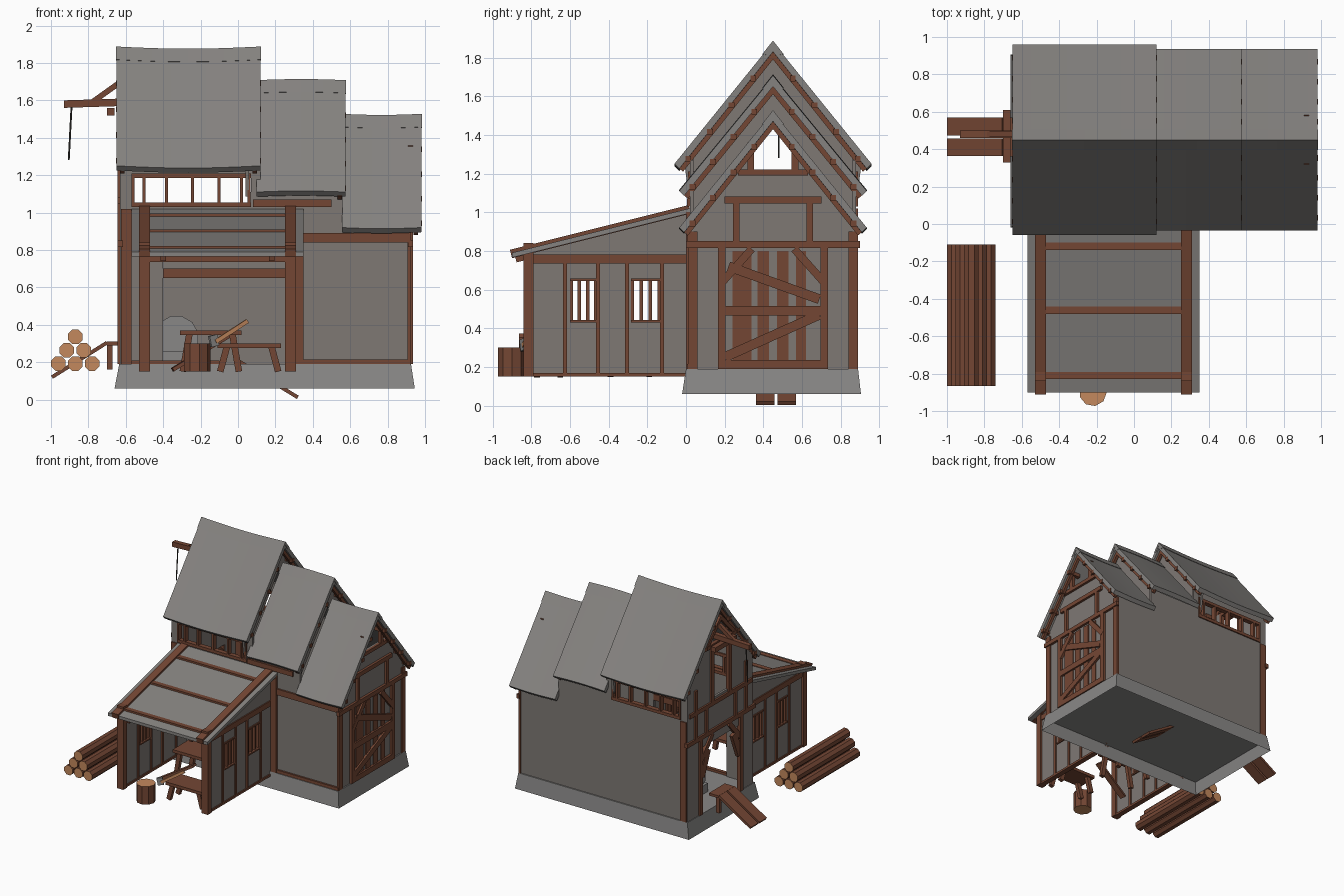
import bpy, bmesh, math
from mathutils import Vector

if "Cube" in bpy.data.objects:
    bpy.data.objects.remove(bpy.data.objects["Cube"])

def mat(name, c):
    m = bpy.data.materials.new(name)
    m.diffuse_color = (*c, 1)
    m.use_nodes = True
    m.node_tree.nodes["Principled BSDF"].inputs["Base Color"].default_value = m.diffuse_color
    return m

ROOF = mat("roof grey", (.235, .225, .215))
WALL = mat("plaster grey", (.21, .19, .175))
STONE = mat("foundation stone", (.25, .245, .24))
WOOD = mat("brown timber", (.175, .062, .034))
CUT = mat("cut wood", (.55, .25, .11))
ROPE = mat("dark rope", (.05, .045, .04))
CY = .45  # ridge line of the main house

def mesh(name, verts, faces, m):
    me = bpy.data.meshes.new(name)
    bm = bmesh.new()
    vs = [bm.verts.new(v) for v in verts]
    for f in faces:
        bm.faces.new([vs[i] for i in f])
    bmesh.ops.recalc_face_normals(bm, faces=bm.faces[:])
    bm.to_mesh(me)
    bm.free()
    me.materials.append(m)
    o = bpy.data.objects.new(name, me)
    bpy.context.collection.objects.link(o)
    return o

def sweep(name, rings, m):
    n, k = len(rings[0]), len(rings)
    faces = [(r*n+i, r*n+(i+1) % n, (r+1)*n+(i+1) % n, (r+1)*n+i) for r in range(k-1) for i in range(n)]
    faces += [tuple(range(n)), tuple(range((k-1)*n, k*n))]
    return mesh(name, [v for r in rings for v in r], faces, m)

def slab(name, pts, x0, x1, m):  # (y, z) outline extruded along x
    return sweep(name, [[(x, y, z) for y, z in pts] for x in (x0, x1)], m)

def box(name, x0, x1, y0, y1, z0, z1, m=WOOD):
    return slab(name, [(y0, z0), (y1, z0), (y1, z1), (y0, z1)], x0, x1, m)

def beam(name, p, q, w, h, m=WOOD):
    p, q = Vector(p), Vector(q)
    rot = (q-p).to_track_quat('X', 'Z')
    a, b = rot @ Vector((0, w/2, 0)), rot @ Vector((0, 0, h/2))
    return sweep(name, [[c-a-b, c+a-b, c+a+b, c-a+b] for c in (p, q)], m)

def rod(name, p, q, r, n, m, end=None):
    p, q = Vector(p), Vector(q)
    rot = (q-p).to_track_quat('Z', 'Y')
    ring = [rot @ Vector((r*math.cos(2*math.pi*(i+.5)/n), r*math.sin(2*math.pi*(i+.5)/n), 0)) for i in range(n)]
    o = sweep(name, [[c+v for v in ring] for c in (p, q)], m)
    if end:
        o.data.materials.append(end)
        for f in o.data.polygons:
            f.material_index = int(len(f.vertices) > 4)
    return o

def chevron(name, x0, x1, hw, ze, zr, t, m, sag=0.0):
    rings = []
    for i in range(9):
        u = i/8
        d = -sag*math.sin(math.pi*u)
        top = [(-hw, ze+.03), (0, zr), (hw, ze+.03)]
        low = [(hw-.025, ze+.055-t), (0, zr-t), (-hw+.025, ze+.055-t)]
        rings.append([(x0+(x1-x0)*u, CY+y, z+d) for y, z in top+low])
    return sweep(name, rings, m)

# foundation: tapered, hollow underneath
o = sweep("foundation", [[(-.66, -.02, .06), (.945, -.02, .06), (.945, .905, .06), (-.66, .905, .06)],
                         [(-.635, 0, .19), (.925, 0, .19), (.925, .89, .19), (-.635, .89, .19)]], STONE)
bm = bmesh.new()
bm.from_mesh(o.data)
bot = min(bm.faces, key=lambda f: f.calc_center_median().z)
bmesh.ops.inset_region(bm, faces=[bot], thickness=.03)
for v in bot.verts:
    v.co.z += .1
bm.to_mesh(o.data)
bm.free()

# three stepped roofs with ridge caps, barge boards and purlin ends
roofs = [("tall", -.65, .12, .51, 1.22, 1.88, .012), ("middle", .10, .575, .485, 1.08, 1.70, -.006),
         ("low", .555, .98, .485, .89, 1.52, .006)]
for n, x0, x1, hw, ze, zr, sag in roofs:
    chevron(n+"_roof", x0, x1, hw, ze, zr, .05, ROOF, sag)
    sl = (zr-ze-.03)/hw
    chevron(n+"_ridge_cap", x0-.003, x1+.003, .055, zr+.006-.055*sl-.03, zr+.008, .03, ROOF, sag)
    ends = [(x1-.03, 1)] + ([(x0+.03, -1)] if n == "tall" else [])
    for xe, s in ends:
        chevron(n+"_barge_board", xe-.012, xe+.012, hw-.02, ze-.02, zr-.045, .045, WOOD)
        for t in (.2, .42, .64, .86):
            for k in (-1, 1):
                y, z = CY+k*hw*t, zr-hw*t*sl-.062
                beam(n+"_purlin_end", (xe-s*.08, y, z), (xe+s*.033, y, z), .03, .03)
    if n != "low":
        chevron(n+"_step_wall", x1-.08, x1-.06, hw-.05, ze+.01, zr-.05, .2, WALL)

# long front and back walls
for s, y in (("front", .02), ("back", .86)):
    y1 = y+.02
    if s == "front":
        box("front_wall_left", -.62, -.4, y, y1, .19, 1.05, WALL)
        box("front_wall_over_opening", -.4, .27, y, y1, .74, 1.05, WALL)
        box("front_wall_right", .27, .92, y, y1, .19, .92, WALL)
    else:
        box("back_wall", -.62, .92, y, y1, .19, .92, WALL)
        box("back_wall_upper", -.62, .1, y, y1, .92, 1.05, WALL)
    box(s+"_middle_wall", .06, .56, y, y1, .9, 1.11, WALL)
    box(s+"_loft_corner", -.63, -.57, y, y1, 1.03, 1.28, WALL)
    box(s+"_loft_end", .07, .12, y, y1, 1.03, 1.27, WALL)
    box(s+"_loft_top", -.57, .07, y, y1, 1.2, 1.28, WALL)
    # loft window band with mullions
    ya, yb = y-.01, y1+.01
    for z in (1.03, 1.185):
        box(s+"_loft_rail", -.57, .07, ya, yb, z, z+.025)
    for x in (-.57, -.51, -.39, -.25, -.11, .01, .05):
        box(s+"_loft_mullion", x, x+.016, ya, yb, 1.05, 1.19)
for x0, x1 in ((-.625, -.57), (.905, .925)):
    for y0, y1 in ((.01, .06), (.84, .89)):
        box("corner_post", x0, x1, y0, y1, .19, 1.02 if x0 < 0 else .9)
box("front_mid_post", .3, .35, 0, .03, .16, 1.0)
box("front_top_beam", .35, .925, .005, .03, .84, .89)
box("front_sill", .35, .92, .005, .03, .19, .215)
box("front_sill_left", -.57, -.1, .0, .03, .18, .21)
box("opening_lintel", -.4, .27, .0, .045, .65, .7)
box("middle_wall_plate", .08, .5, .005, .025, 1.03, 1.07)

# right gable wall
slab("right_gable", [(.02, .19), (.88, .19), (.88, .91), (.645, 1.22), (.255, 1.22), (.02, .91)], .9, .915, WALL)
# left gable wall around the doorway and the loft hatch
slab("left_gable", [(.2, .74), (.2, .19), (.02, .19), (.02, 1.28), (.24, 1.55), (.33, 1.55), (.33, 1.1), (.57, 1.1),
                    (.57, 1.55), (.66, 1.55), (.88, 1.28), (.88, .19), (.7, .19), (.7, .74)], -.63, -.61, WALL)

# timber framing on both gables
for side, x0, x1 in (("right", .91, .935), ("left", -.645, -.615)):
    xm = (x0+x1)/2
    R = side == "right"
    box(side+"_tie_beam", x0, x1, 0, .9, .815, .85)
    box(side+"_collar", x0, x1, *((.2, .7) if R else (.04, .86)), 1.045, 1.08)
    box(side+"_high_collar", x0, x1, *((.27, .63, 1.19, 1.22) if R else (.25, .65, 1.53, 1.56)))
    for k in (-1, 1):
        y = CY+k*.19
        box(side+"_stud", x0, x1, y-.016, y+.016, .85, 1.05)
        y = CY+k*.265
        box(side+"_door_post", x0, x1, y-.02, y+.02, .19, .82)
        y = CY+k*.115
        box(side+"_hatch_post", x0, x1, y-.018, y+.018, *((1.22, 1.36) if R else (1.08, 1.55)))
        beam(side+"_door_brace", (xm, CY+k*.27, .63), (xm, CY+k*.11, .81), .028, .04)
        if not R:
            beam("arch_brace", (xm, CY+k*.25, .5), (xm, CY+k*.17, .7), .028, .06)
            beam("gable_strut", (xm, CY+k*.18, 1.55), (xm, CY, 1.74), .025, .03)
            y = CY+k*.33
            box("left_outer_stud", x0, x1, y-.016, y+.016, .85, 1.25)

# plank door on the right gable
for y0, y1 in ((.24, .34), (.37, .43), (.47, .53), (.57, .62)):
    box("door_plank", .912, .922, y0, y1, .23, .8)
box("door_sill", .91, .935, .2, .7, .19, .235)
for (ya, za), (yb, zb) in (((.22, .72), (.69, .55)), ((.69, .47), (.2, .25)), ((.2, .49), (.7, .49))):
    beam("door_ledge", (.925, ya, za), (.925, yb, zb), .02, .05)

# hoist on the left gable
beam("hoist_beam", (-.3, CY+.03, 1.6), (-.93, CY+.03, 1.58), .04, .04)
beam("hoist_brace", (-.78, CY+.03, 1.59), (-.64, CY+.03, 1.69), .03, .03)
rod("hoist_rope", (-.89, CY+.03, 1.57), (-.905, CY+.03, 1.28), .005, 6, ROPE)
box("hoist_support", -.7, -.66, .33, .61, 1.52, 1.56)

# loading ramp outside, loose boards inside the floor
for y in (.41, .522):
    beam("ramp_board", (-.7, y, .305), (-.995, y, .12), .095, .02)
    beam("floor_ramp_board", (-.02, y, .22), (.32, y, .012), .095, .02)
box("ramp_landing", -.7, -.61, .36, .57, .29, .31)
for y in (.37, .53):
    box("ramp_leg", -.7, -.67, y, y+.03, .16, .29)

# grindstone inside the house
rod("grindstone", (-.33, .38, .33), (-.33, .46, .33), .12, 12, STONE)
box("grindstone_stand", -.44, -.22, .34, .5, .19, .26, STONE)

# lean-to roof, rafters and battens
def zl(y):
    return 1.015+.25*y
slab("lean_to_roof", [(-.9, zl(-.9)-.025), (.03, zl(.03)-.025), (.03, zl(.03)), (-.9, zl(-.9))], -.57, .35, ROOF)
for x in (-.5, .28):
    beam("lean_to_rafter", (x, -.905, zl(-.905)-.005), (x, .02, zl(.02)-.005), .06, .045)
for y in (-.81, -.46, -.12):
    beam("lean_to_batten", (-.47, y, zl(y)), (.25, y, zl(y)), .04, .02)
box("lean_to_front_beam", -.5, .28, -.84, -.8, .735, .775)
for x in (-.4, .18):
    beam("lean_to_inner_rafter", (x, -.88, zl(-.88)-.04), (x, .02, zl(.02)-.04), .03, .03)

# lean-to side walls with barred windows
WINS = ((-.6, -.46), (-.285, -.13))
for side, x in (("left", -.5), ("right", .28)):
    a, b = x-.012, x+.012
    c, d = x-.022, x+.022
    box(side+"_lean_wall_low", a, b, -.82, .02, .16, .44, WALL)
    for y0, y1 in ((-.82, -.6), (-.46, -.285), (-.13, .02)):
        box(side+"_lean_wall_pier", a, b, y0, y1, .44, .65, WALL)
    slab(side+"_lean_wall_top", [(-.82, .65), (.02, .65), (.02, zl(0)-.02), (-.82, zl(-.82)-.02)], a, b, WALL)
    box(side+"_front_post", x-.03, x+.03, -.84, -.79, .15, .84)
    box(side+"_lean_beam", c, d, -.84, .02, .735, .78)
    box(side+"_lean_sill", c, d, -.84, .0, .15, .168)
    for y in (-.625, -.455, -.305, -.125):
        box(side+"_lean_stud", c, d, y-.01, y+.01, .16, .74)
    for y0, y1 in WINS:
        for z in (.43, .645):
            box(side+"_window_rail", c, d, y0, y1, z, z+.012)
        for t in (.05, .35, .65, .95):
            y = y0+(y1-y0)*t
            box(side+"_window_bar", x-.01, x+.01, y-.009, y+.009, .44, .65)

# log pile
for row, n in enumerate((3, 2, 1)):
    for i in range(n):
        x, z = -.96+.09*i+.045*row, .193+.071*row
        rod("log", (x, -.865, z), (x, -.11, z), .042, 8, WOOD, CUT)

# chopping block with axe
rod("chopping_block", (-.22, -.9, .15), (-.22, -.9, .3), .074, 9, WOOD, CUT)
beam("axe_handle", (-.12, -.84, .31), (.05, -.78, .42), .018, .022, CUT)
beam("axe_head", (-.15, -.85, .31), (-.11, -.83, .32), .02, .06, STONE)

# work benches inside the lean-to
def bench(name, x0, x1, y0, y1, z):
    box(name+"_top", x0, x1, y0, y1, z-.025, z)
    for xs, s in ((x0+.05, -1), (x1-.05, 1)):
        for y in (y0+.03, y1-.03):
            beam(name+"_leg", (xs, y, z-.02), (xs+s*.035, y, .15), .03, .035)
bench("bench", -.11, .23, -.8, -.62, .3)
bench("table", -.31, .02, -.42, -.16, .37)
beam("leaning_board", (-.35, -.55, .16), (-.05, -.5, .34), .05, .02)
